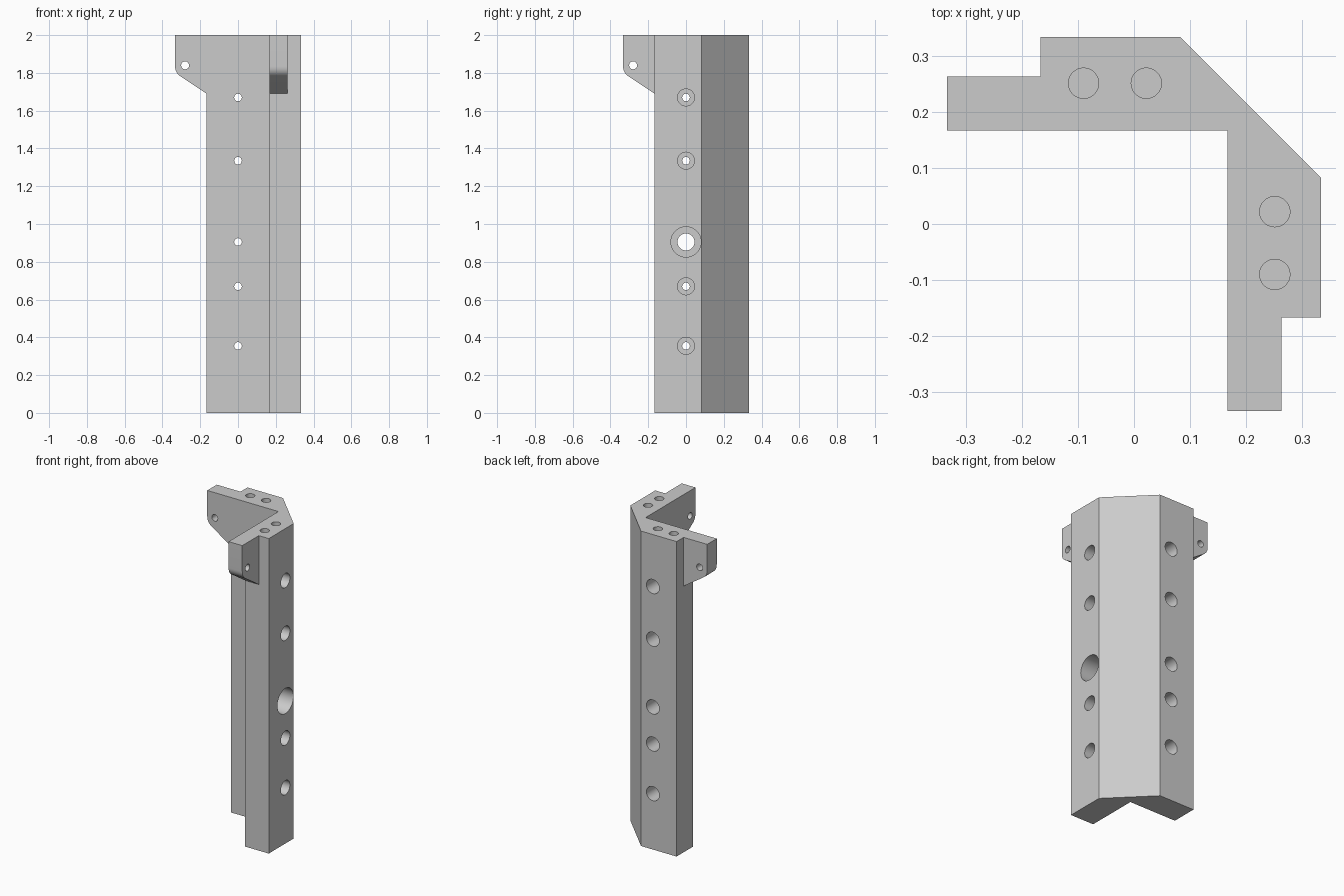
import bpy, bmesh, math
from mathutils import Matrix, Vector

cube = bpy.data.objects.get("Cube")
if cube:
    bpy.data.objects.remove(cube, do_unlink=True)

grey = bpy.data.materials.new("plain grey")
grey.use_nodes = True
GREY = (0.6, 0.6, 0.6, 1)
grey.diffuse_color = GREY
grey.node_tree.nodes["Principled BSDF"].inputs["Base Color"].default_value = GREY

OUT, IN, STEP, TOP = 0.333, 0.167, 0.263, 2.0


def make_object(name, bm):
    bmesh.ops.recalc_face_normals(bm, faces=bm.faces)
    mesh = bpy.data.meshes.new(name)
    bm.to_mesh(mesh)
    bm.free()
    obj = bpy.data.objects.new(name, mesh)
    bpy.context.collection.objects.link(obj)
    mesh.materials.append(grey)
    return obj


def prism(name, points, direction):
    """Extrude a flat outline along a direction."""
    bm = bmesh.new()
    face = bm.faces.new([bm.verts.new(p) for p in points])
    geom = bmesh.ops.extrude_face_region(bm, geom=[face])["geom"]
    verts = [g for g in geom if isinstance(g, bmesh.types.BMVert)]
    bmesh.ops.translate(bm, verts=verts, vec=direction)
    return make_object(name, bm)


def cylinder(name, start, end, radius):
    """Cylinder between two points."""
    start, end = Vector(start), Vector(end)
    axis = end - start
    bm = bmesh.new()
    spin = Vector((0, 0, 1)).rotation_difference(axis).to_matrix().to_4x4()
    bmesh.ops.create_cone(bm, cap_ends=True, segments=48, radius1=radius, radius2=radius,
                          depth=axis.length,
                          matrix=Matrix.Translation((start + end) / 2) @ spin)
    return make_object(name, bm)


def combine(target, other, operation):
    mod = target.modifiers.new(operation, "BOOLEAN")
    mod.operation, mod.solver, mod.object = operation, "EXACT", other
    bpy.context.view_layer.objects.active = target
    bpy.ops.object.modifier_apply(modifier=mod.name)
    bpy.data.objects.remove(other, do_unlink=True)


# Angled post with a chamfered outer corner
outline = [(-IN, IN), (-IN, OUT), (0.083, OUT), (OUT, 0.083), (OUT, -IN), (IN, -IN), (IN, IN)]
post = prism("corner_post", [(x, y, 0) for x, y in outline], (0, 0, TOP))

# Tab outline along a wing, with a rounded lower corner
tab = [(-0.12, TOP), (-OUT, TOP), (-OUT, 1.835)]
p0, p1, p2 = Vector((-OUT, 1.835)), Vector((-OUT, 1.80)), Vector((-0.305, 1.782))
for i in range(1, 9):
    t = i / 8
    tab.append(tuple((1 - t) ** 2 * p0 + 2 * t * (1 - t) * p1 + t * t * p2))
tab += [(-IN, 1.69), (-0.12, 1.69)]


# The two wings mirror each other across the corner diagonal
def back_wing(u, v, z):
    return (u, v, z)


def right_wing(u, v, z):
    return (v, u, z)


for wing, middle_bore in ((back_wing, 0.045), (right_wing, 0.08)):
    # Tab at the top of the wing
    ear = prism("tab", [wing(u, IN, z) for u, z in tab], wing(0, STEP - IN, 0))
    combine(post, ear, "UNION")

    def drill(start, end, radius):
        combine(post, cylinder("cutter", wing(*start), wing(*end), radius), "DIFFERENCE")

    # Pin hole through the tab
    drill((-0.28, 0.1, 1.84), (-0.28, 0.3, 1.84), 0.021)
    # Counterbored screw holes
    for z in (0.355, 0.67, 0.905, 1.335, 1.67):
        bore = middle_bore if z == 0.905 else 0.045
        hole = 0.045 if bore > 0.05 else 0.02
        drill((0, 0.1, z), (0, 0.4, z), hole)
        drill((0, 0.213, z), (0, 0.4, z), bore)
    # Blind holes in the top end
    for u in (-0.09, 0.022):
        drill((u, 0.251, 1.8), (u, 0.251, 2.1), 0.027)

bpy.ops.object.select_all(action="DESELECT")
post.select_set(True)
bpy.context.view_layer.objects.active = post
bpy.ops.object.shade_smooth_by_angle(angle=math.radians(25))
